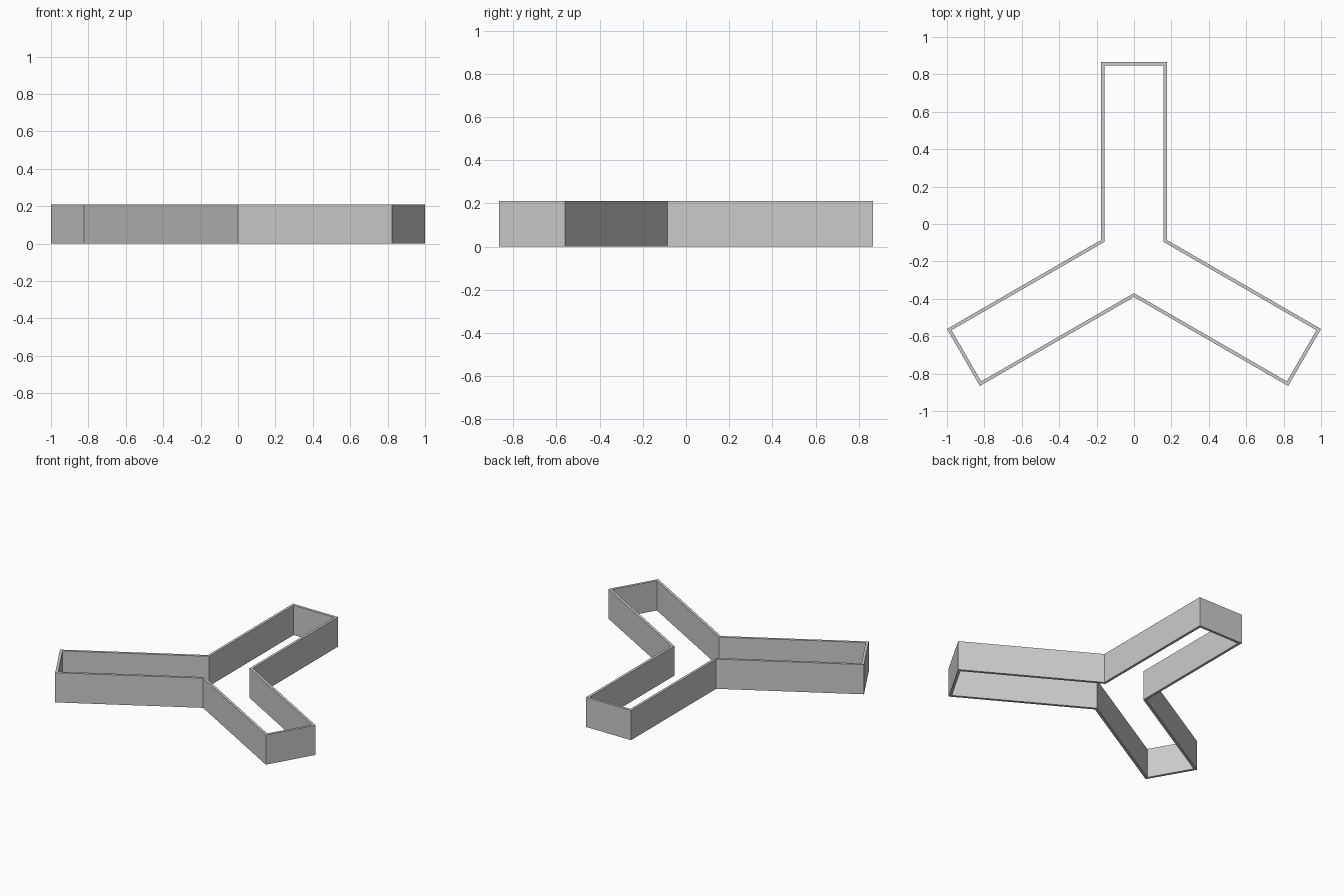
import bpy, bmesh
from math import radians, sqrt
from mathutils import Matrix, Vector

# Remove the default object
cube = bpy.data.objects.get("Cube")
if cube:
    bpy.data.objects.remove(cube, do_unlink=True)

HEIGHT = 0.21
WALL = 0.018
HALF_WIDTH = 0.176
ARM = (1 - HALF_WIDTH / 2) / (sqrt(3) / 2)             # arm tips reach x = 1
CENTRE_Y = (sqrt(3) / 2 * HALF_WIDTH - ARM / 2) / 2    # centres the depth on y = 0

# Plain grey
grey = bpy.data.materials.new("plain_grey")
grey.use_nodes = True
colour = (0.6, 0.6, 0.6, 1)
grey.diffuse_color = colour
grey.node_tree.nodes["Principled BSDF"].inputs["Base Color"].default_value = colour


def y_outline(half, arm):
    """Three-armed outline: two tip corners and one notch per arm."""
    arm_points = [Vector((half, arm, 0)), Vector((-half, arm, 0)),
                  Vector((-half, half / sqrt(3), 0))]
    shift = Vector((0, CENTRE_Y, 0))
    return [Matrix.Rotation(radians(120 * i), 3, "Z") @ p + shift
            for i in range(3) for p in arm_points]


# Open-ended wall: ring between two outlines, extruded upwards
bm = bmesh.new()
outer = [bm.verts.new(p) for p in y_outline(HALF_WIDTH, ARM)]
inner = [bm.verts.new(p) for p in y_outline(HALF_WIDTH - WALL, ARM - WALL)]
n = len(outer)
ring = [bm.faces.new((outer[i], outer[(i + 1) % n], inner[(i + 1) % n], inner[i]))
        for i in range(n)]
top = bmesh.ops.extrude_face_region(bm, geom=ring, use_keep_orig=True)["geom"]
bmesh.ops.translate(bm, vec=(0, 0, HEIGHT),
                    verts=[g for g in top if isinstance(g, bmesh.types.BMVert)])
bmesh.ops.recalc_face_normals(bm, faces=bm.faces)

mesh = bpy.data.meshes.new("three_armed_wall")
bm.to_mesh(mesh)
bm.free()
mesh.materials.append(grey)
wall = bpy.data.objects.new("three_armed_wall", mesh)
bpy.context.collection.objects.link(wall)
